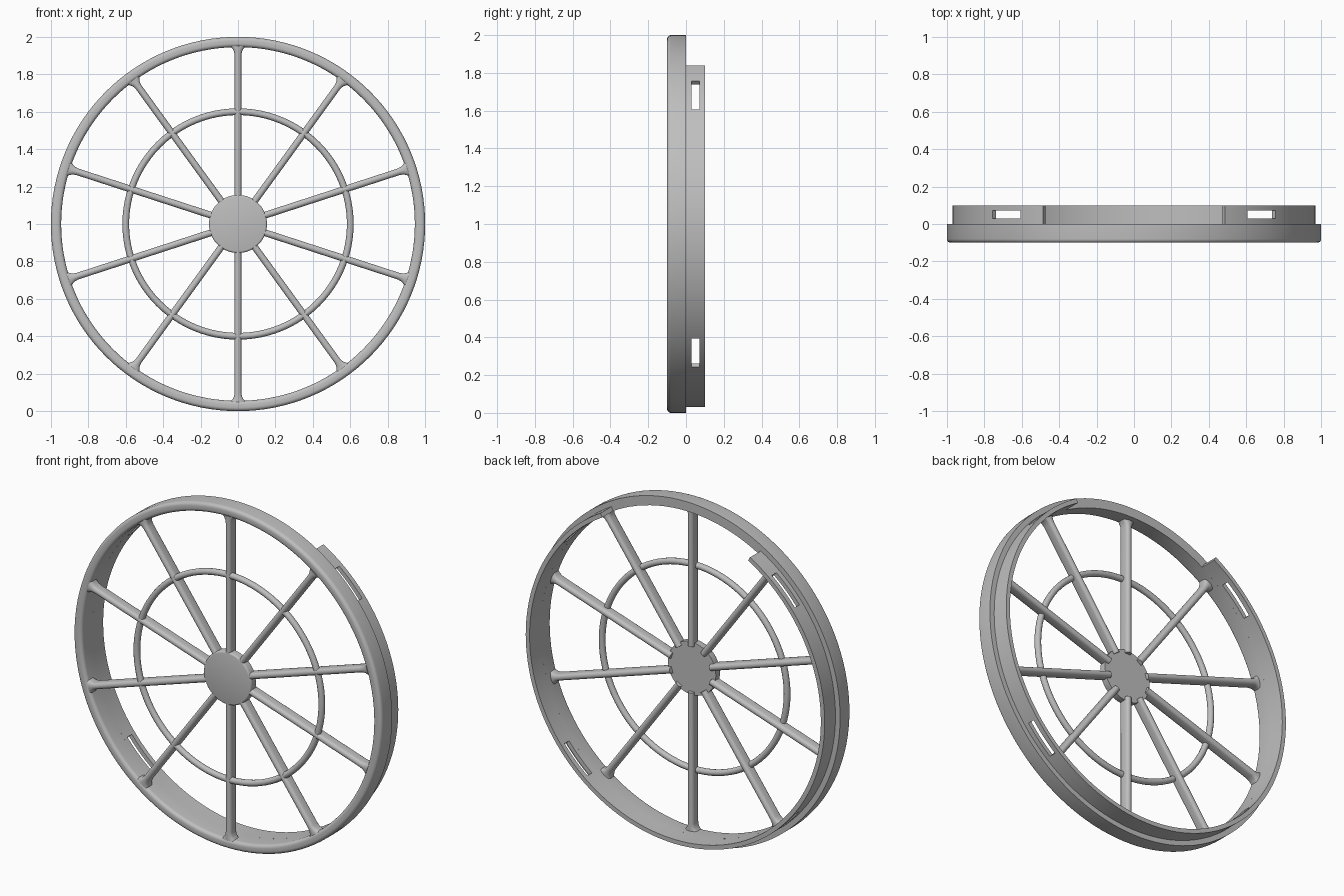
import bpy, bmesh, math
from mathutils import Matrix, Vector

cube = bpy.data.objects.get("Cube")
if cube:
    bpy.data.objects.remove(cube, do_unlink=True)

grey = bpy.data.materials.new("plain_grey")
grey.use_nodes = True
COLOUR = (0.52, 0.52, 0.52, 1)
grey.diffuse_color = COLOUR
grey.node_tree.nodes["Principled BSDF"].inputs["Base Color"].default_value = COLOUR

CENTRE = Vector((0, 0, 1))


def polar(r, y, a):
    return CENTRE + Vector((r * math.cos(a), y, r * math.sin(a)))


def finish(name, bm, smooth=True):
    bmesh.ops.recalc_face_normals(bm, faces=bm.faces)
    mesh = bpy.data.meshes.new(name)
    bm.to_mesh(mesh)
    bm.free()
    mesh.materials.append(grey)
    obj = bpy.data.objects.new(name, mesh)
    bpy.context.collection.objects.link(obj)
    if smooth:
        bpy.ops.object.select_all(action='DESELECT')
        obj.select_set(True)
        bpy.context.view_layer.objects.active = obj
        bpy.ops.object.shade_smooth_by_angle(angle=math.radians(35))
    return obj


def loft(bm, loops, closed):
    """Skin a row of closed vertex loops; cap the ends unless it closes."""
    n = len(loops[0])
    for i in range(len(loops) if closed else len(loops) - 1):
        a, b = loops[i], loops[(i + 1) % len(loops)]
        for j in range(n):
            k = (j + 1) % n
            bm.faces.new((a[j], a[k], b[k], b[j]))
    if not closed:
        bm.faces.new(loops[0])
        bm.faces.new(loops[-1])


def sweep(name, profile, start=0.0, end=360.0, steps=128):
    """Turn a closed (radius, y) profile about the wheel axis."""
    closed = end - start >= 360
    bm = bmesh.new()
    count = steps if closed else steps + 1
    loops = []
    for i in range(count):
        a = math.radians(start + (end - start) * i / steps)
        loops.append([bm.verts.new(polar(r, y, a)) for r, y in profile])
    loft(bm, loops, closed)
    return finish(name, bm)


def corner(r, y, radius, a0, a1, n=5):
    """Points of a rounded profile corner."""
    return [(r + radius * math.cos(math.radians(a0 + (a1 - a0) * i / n)),
             y + radius * math.sin(math.radians(a0 + (a1 - a0) * i / n)))
            for i in range(n + 1)]


INNER, OUTER, FRONT = 0.945, 1.0, -0.1

# Outer rim with rounded front edges
R = 0.02
sweep("outer_rim",
      [(OUTER, 0), (INNER, 0)]
      + corner(INNER + R, FRONT + R, R, 180, 270)
      + corner(OUTER - R, FRONT + R, R, 270, 360))

# Rear collar, open across the top, with four slots
collar = sweep("rear_collar",
               [(INNER, 0), (0.97, 0), (0.97, 0.1), (INNER, 0.1)],
               start=120, end=420, steps=120)
bm = bmesh.new()
for k in range(4):
    a = math.radians(45 + 90 * k)
    mat = (Matrix.Translation(polar(0.95, 0.05, a))
           @ Matrix.Rotation(-a, 4, 'Y')
           @ Matrix.Diagonal((0.2, 0.042, 0.21, 1)))
    bmesh.ops.create_cube(bm, size=1, matrix=mat)
cutter = finish("slot_cutter", bm, smooth=False)
cutter.hide_render = True
cutter.display_type = 'WIRE'
cut = collar.modifiers.new("slots", 'BOOLEAN')
cut.operation = 'DIFFERENCE'
cut.solver = 'EXACT'
cut.object = cutter
bpy.context.view_layer.objects.active = collar
bpy.ops.object.select_all(action='DESELECT')
collar.select_set(True)
bpy.ops.object.modifier_apply(modifier=cut.name)
bpy.data.objects.remove(cutter, do_unlink=True)

# Middle ring
sweep("middle_ring", corner(0.6, -0.08, 0.018, 0, 330, 11), steps=96)

# Hub disc with a softened front edge
bm = bmesh.new()
loops = [[bm.verts.new(polar(r, y, math.tau * i / 64)) for i in range(64)]
         for r, y in [(0.155, -0.055)] + corner(0.145, -0.09, 0.01, 0, -90, 3)]
loft(bm, loops, closed=False)
finish("hub", bm)

# Spokes: rounded deep bars that flare into the rim
HALF, DEPTH = 0.018, 0.068
section = (corner(0, FRONT + HALF, HALF, 180, 360, 8)
           + corner(0, FRONT + DEPTH - HALF, HALF, 0, 180, 8))
stations = [(0.135, 1), (0.905, 1), (0.925, 1.25), (0.938, 1.7), (0.952, 2.4)]
for k in range(10):
    a = math.radians(90 + 36 * k)
    side = Vector((-math.sin(a), 0, math.cos(a)))
    bm = bmesh.new()
    loops = [[bm.verts.new(polar(r, y, a) + side * w * flare) for w, y in section]
             for r, flare in stations]
    loft(bm, loops, closed=False)
    finish(f"spoke_{k + 1}", bm)
